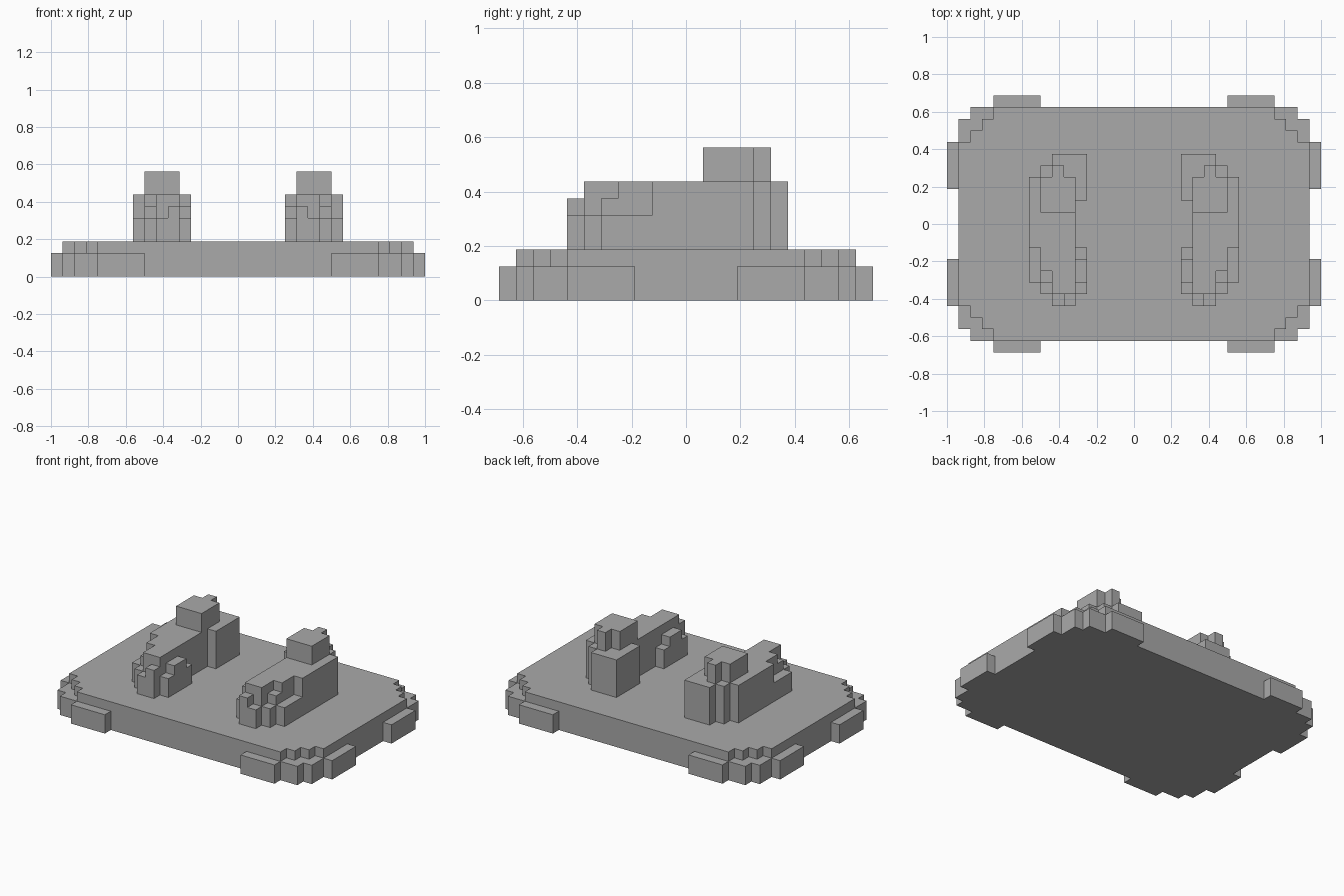
import bpy
import bmesh

UNIT = 1 / 16  # edge length of one block

cube = bpy.data.objects.get("Cube")
if cube:
    bpy.data.objects.remove(cube, do_unlink=True)

grey = bpy.data.materials.new("plain_grey")
grey.use_nodes = True
colour = (0.4, 0.4, 0.4, 1)
grey.diffuse_color = colour
grey.node_tree.nodes["Principled BSDF"].inputs["Base Color"].default_value = colour


def prism(name, outline, low, high):
    """Extrude a stepped outline, in block units, between two heights."""
    bm = bmesh.new()
    base = bm.faces.new([bm.verts.new((x * UNIT, y * UNIT, low * UNIT)) for x, y in outline])
    top = bmesh.ops.extrude_face_region(bm, geom=[base])["geom"]
    bmesh.ops.translate(bm, vec=(0, 0, (high - low) * UNIT),
                        verts=[v for v in top if isinstance(v, bmesh.types.BMVert)])
    bmesh.ops.recalc_face_normals(bm, faces=bm.faces)
    mesh = bpy.data.meshes.new(name)
    bm.to_mesh(mesh)
    bm.free()
    mesh.materials.append(grey)
    obj = bpy.data.objects.new(name, mesh)
    bpy.context.collection.objects.link(obj)
    return obj


def four_way(quarter):
    """Mirror one corner's outline into a closed loop."""
    half = quarter + [(-x, y) for x, y in reversed(quarter)]
    return half + [(-x, -y) for x, y in half]


def flip(outline, side):
    return [(side * x, y) for x, y in outline]


def box(x0, x1, y0, y1):
    return [(x0, y0), (x1, y0), (x1, y1), (x0, y1)]


# Stepped base: wide lower layer with edge tabs, narrower upper layer
lower = [(15, 3), (16, 3), (16, 7), (15, 7), (15, 9), (14, 9), (14, 10),
         (12, 10), (12, 11), (8, 11), (8, 10)]
upper = [(15, 7), (14, 7), (14, 8), (13, 8), (13, 9), (12, 9), (12, 10)]
prism("base_lower", four_way(lower), 0, 2)
prism("base_upper", four_way(upper), 2, 3)

# Main body of each upright, with a stepped heel
body = [(5, -6), (7, -6), (7, -4), (8, -4), (8, -2), (9, -2), (9, 4), (8, 4),
        (8, 5), (7, 5), (7, 6), (4, 6), (4, 2), (5, 2)]
# Raised top with a small projection at the back
cap = [(5, 1), (8, 1), (8, 4), (7, 4), (7, 5), (6, 5), (6, 4), (5, 4)]
# Low stepped blocks around the front: footprint and height
steps = {
    "toe_inner": (box(5, 6, -7, -6), 6),
    "toe_outer": (box(6, 7, -7, -6), 5),
    "outer_corner": (box(7, 8, -6, -5), 5),
    "outer_step": (box(7, 8, -5, -4), 6),
    "outer_ledge": (box(8, 9, -5, -2), 5),
    "inner_front": (box(4, 5, -6, -5), 5),
    "inner_step": (box(4, 5, -5, -3), 6),
    "inner_back": (box(4, 5, -3, -2), 5),
}

for label, side in (("left", 1), ("right", -1)):
    prism(label + "_body", flip(body, side), 3, 7)
    prism(label + "_cap", flip(cap, side), 7, 9)
    for name, (outline, height) in steps.items():
        prism(label + "_" + name, flip(outline, side), 3, height)
